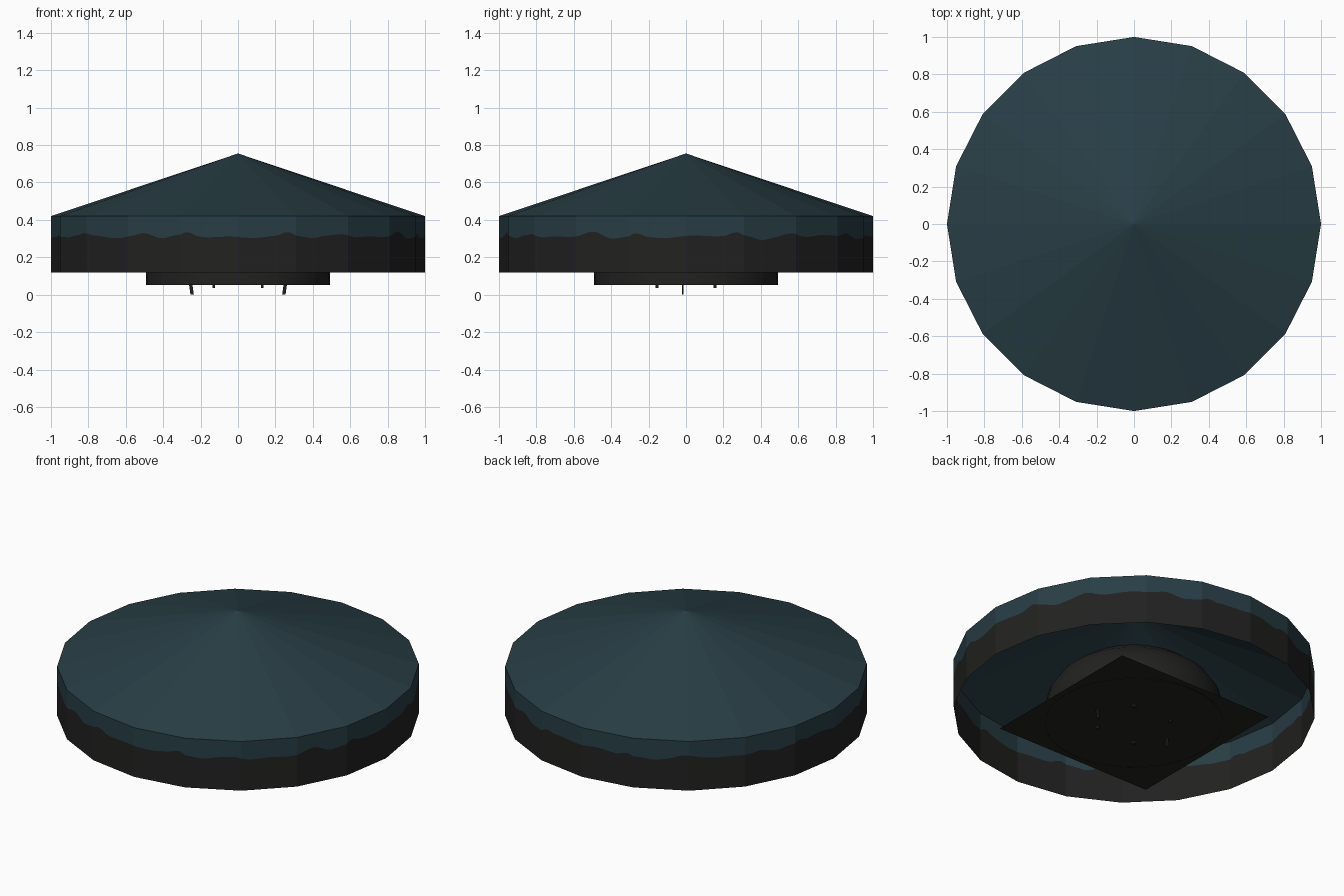
import bpy, bmesh, math
from mathutils import Vector

if "Cube" in bpy.data.objects:
    bpy.data.objects.remove(bpy.data.objects["Cube"])


def material(name, rgb):
    m = bpy.data.materials.new(name)
    m.diffuse_color = (*rgb, 1)
    m.use_nodes = True
    m.node_tree.nodes["Principled BSDF"].inputs["Base Color"].default_value = m.diffuse_color
    return m


TEAL = material("dark teal", (0.021, 0.048, 0.060))
BLACK = material("soft black", (0.0155, 0.0155, 0.015))
SIDES = 20


def finish(name, bm, mats):
    me = bpy.data.meshes.new(name)
    bm.to_mesh(me)
    bm.free()
    for m in mats:
        me.materials.append(m)
    ob = bpy.data.objects.new(name, me)
    bpy.context.collection.objects.link(ob)
    return ob


def rim_point(a, r=1.0):
    """Point on the 20-sided rim outline at angle a."""
    step = 2 * math.pi / SIDES
    off = (a % step) - step / 2
    rr = r * math.cos(step / 2) / math.cos(off)
    return rr * math.cos(a), rr * math.sin(a)


# conical top, open below
bm = bmesh.new()
tip = bm.verts.new((0, 0, 0.755))
ring = [bm.verts.new((*rim_point(2 * math.pi * i / SIDES + 1e-9), 0.42)) for i in range(SIDES)]
for i in range(SIDES):
    bm.faces.new((tip, ring[i], ring[(i + 1) % SIDES]))
finish("cone_top", bm, [TEAL])


# hanging band with a ragged edge between the two colours
def ragged(a):
    z = 0.311 + 0.005 * math.sin(9 * a) + 0.004 * math.sin(23 * a + 1)
    for k in range(4):
        for off, h, w in ((0.27, 0.02, 0.03), (-0.27, 0.02, 0.03), (0.42, -0.012, 0.05),
                          (-0.42, -0.012, 0.05), (0.6, 0.018, 0.06), (-0.53, 0.018, 0.06)):
            d = (a - k * math.pi / 2 - off + math.pi) % (2 * math.pi) - math.pi
            z += h * math.exp(-(d / w) ** 2)
    return z


bm = bmesh.new()
N = SIDES * 10
cols = []
for i in range(N):
    a = 2 * math.pi * i / N
    x, y = rim_point(a + 1e-9)
    cols.append([bm.verts.new((x, y, z)) for z in (0.12, ragged(a), 0.42)])
for i in range(N):
    c, d = cols[i], cols[(i + 1) % N]
    for j in range(2):
        f = bm.faces.new((c[j], d[j], d[j + 1], c[j + 1]))
        f.material_index = 1 - j
finish("hanging_band", bm, [TEAL, BLACK])

# inner cap: short wall with a low dome
bm = bmesh.new()
profile = [(0.493, 0.053), (0.493, 0.14)]
profile += [(0.493 * math.cos(t), 0.14 + 0.3 * math.sin(t))
            for t in (math.radians(15 * k) for k in range(1, 6))]
SEG = 32
rings = [[bm.verts.new((r * math.cos(2 * math.pi * i / SEG), r * math.sin(2 * math.pi * i / SEG), z))
          for i in range(SEG)] for r, z in profile]
for p, q in zip(rings, rings[1:]):
    for i in range(SEG):
        j = (i + 1) % SEG
        bm.faces.new((p[i], p[j], q[j], q[i])).smooth = True
top = bm.verts.new((0, 0, 0.44))
for i in range(SEG):
    bm.faces.new((rings[-1][i], rings[-1][(i + 1) % SEG], top)).smooth = True
finish("inner_cap", bm, [BLACK])

# thin square sheet under the cap
bm = bmesh.new()
h = 0.527
bm.faces.new([bm.verts.new((x, y, 0.055)) for x, y in ((-h, -h), (-h, h), (h, h), (h, -h))])
finish("base_sheet", bm, [BLACK])


# small tabs poking out below
def tab(name, top, bottom, wx, wy):
    bm = bmesh.new()
    bmesh.ops.create_cube(bm, size=1)
    for v in bm.verts:
        c = Vector(top if v.co.z > 0 else bottom)
        v.co = c + Vector((v.co.x * wx * 2, v.co.y * wy * 2, 0))
    finish(name, bm, [BLACK])


for sx, side in ((-1, "left"), (1, "right")):
    tab(side + "_long_tab", (sx * 0.255, -0.017, 0.07), (sx * 0.245, -0.017, 0.0), 0.009, 0.004)
    for sy, end in ((-1, "front"), (1, "back")):
        tab(f"{end}_{side}_short_tab", (sx * 0.13, sy * 0.155, 0.07),
            (sx * 0.13, sy * 0.155, 0.035), 0.007, 0.007)
